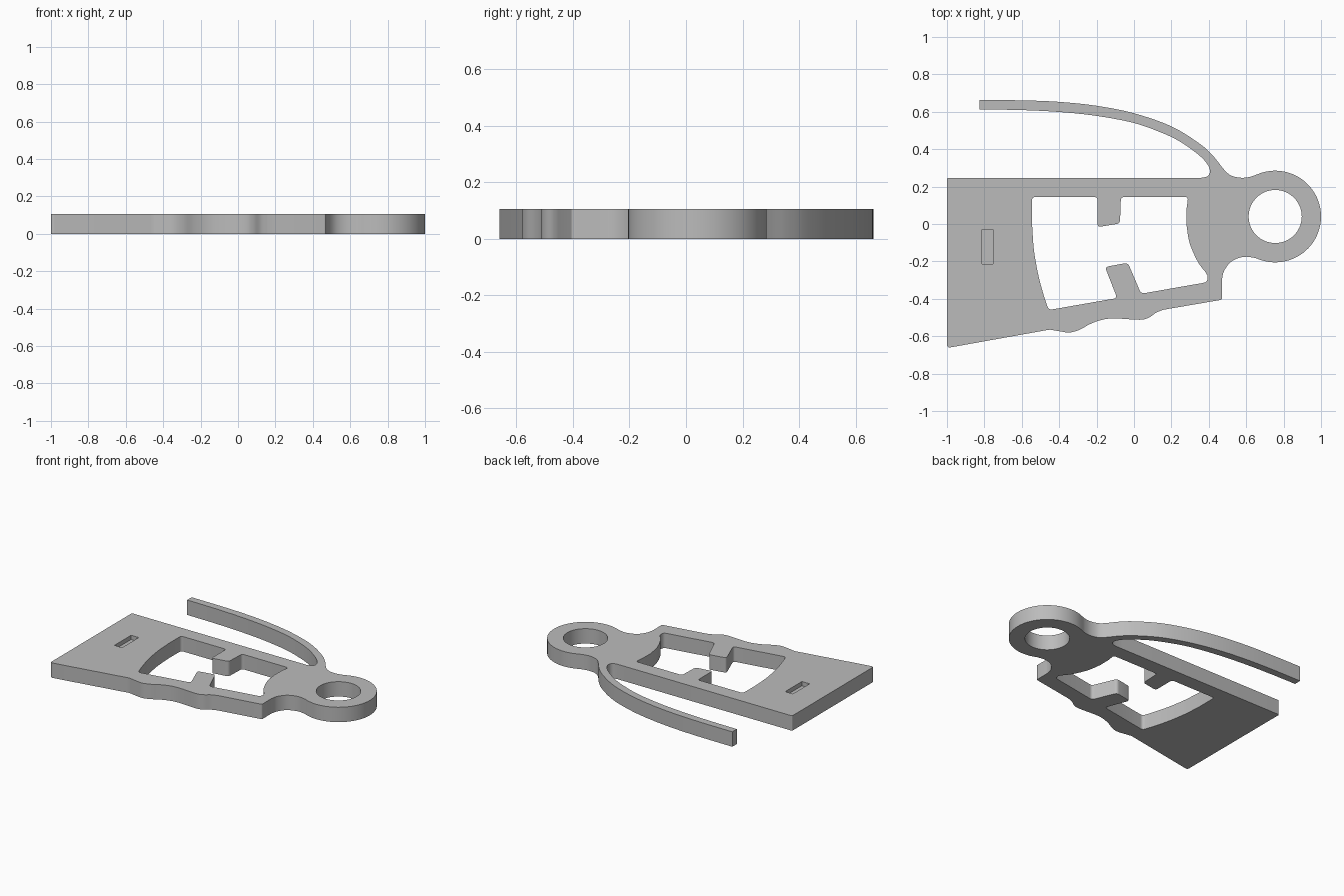
import bpy
import bmesh
from math import cos, sin, radians
from mathutils import Vector

HEIGHT = 0.105

default_cube = bpy.data.objects.get("Cube")
if default_cube:
    bpy.data.objects.remove(default_cube, do_unlink=True)


def smooth(points, steps=5):
    """Rounded path that passes through every control point."""
    pts = [Vector(p) for p in points]
    pts = [pts[0] * 2 - pts[1]] + pts + [pts[-1] * 2 - pts[-2]]
    path = []
    for a, b, c, d in zip(pts, pts[1:], pts[2:], pts[3:]):
        for i in range(steps):
            t = i / steps
            path.append(b + (c - a) * (t / 2)
                        + (a * 2 - b * 5 + c * 4 - d) * (t * t / 2)
                        + (b * 3 - a - c * 3 + d) * (t ** 3 / 2))
    return path + [pts[-2]]


def arc(center, radius, start, end, steps):
    """Circular path between two angles in degrees."""
    path = []
    for i in range(steps + 1):
        angle = radians(start + (end - start) * i / steps)
        path.append(Vector((center[0] + radius * cos(angle),
                            center[1] + radius * sin(angle))))
    return path


def fillet(before, corner, after, size, steps=5):
    """Short rounded transition replacing a sharp corner."""
    before, corner, after = Vector(before), Vector(corner), Vector(after)
    start = corner + (before - corner).normalized() * size
    end = corner + (after - corner).normalized() * size
    path = []
    for i in range(steps + 1):
        t = i / steps
        path.append(start * (1 - t) ** 2 + corner * (2 * t * (1 - t)) + end * t * t)
    return path


def rounded(points, size):
    """Fillet all inner corners of an open path."""
    path = [Vector(points[0])]
    for before, corner, after in zip(points, points[1:], points[2:]):
        path += fillet(before, corner, after, size)
    return path + [Vector(points[-1])]


def extruded_mesh(name, loops):
    """Fill nested closed loops and extrude them to the plate height."""
    curve = bpy.data.curves.new(name + "_profile", "CURVE")
    curve.dimensions = "2D"
    curve.fill_mode = "BOTH"
    curve.extrude = HEIGHT / 2
    for loop in loops:
        clean = [p for i, p in enumerate(loop) if (p - loop[i - 1]).length > 1e-4]
        spline = curve.splines.new("POLY")
        spline.points.add(len(clean) - 1)
        for point, co in zip(spline.points, clean):
            point.co = (co.x, co.y, 0, 1)
        spline.use_cyclic_u = True
    helper = bpy.data.objects.new(name + "_profile", curve)
    bpy.context.collection.objects.link(helper)
    graph = bpy.context.evaluated_depsgraph_get()
    mesh = bpy.data.meshes.new_from_object(helper.evaluated_get(graph))
    bpy.data.objects.remove(helper, do_unlink=True)
    bm = bmesh.new()
    bm.from_mesh(mesh)
    bmesh.ops.translate(bm, verts=bm.verts, vec=(0, 0, HEIGHT / 2))
    bmesh.ops.remove_doubles(bm, verts=bm.verts, dist=1e-5)
    bmesh.ops.recalc_face_normals(bm, faces=bm.faces)
    bm.to_mesh(mesh)
    bm.free()
    mesh.name = name
    return mesh


# Outer outline: wavy lower edge, ring end, spring arm, straight upper edge
ring_center = (0.755, 0.04)
outline = rounded([(-1, 0), (-1, -0.663), (-0.47, -0.568)], 0.02)
outline += smooth([(-0.45, -0.565), (-0.4, -0.573), (-0.345, -0.58), (-0.29, -0.565),
                   (-0.235, -0.535), (-0.17, -0.512), (-0.1, -0.505), (0.03, -0.512),
                   (0.08, -0.5), (0.12, -0.473), (0.16, -0.458)])
outline += rounded([(0.2, -0.451), (0.47, -0.405), (0.47, -0.31)], 0.01)
outline += smooth([(0.47, -0.3), (0.48, -0.255), (0.51, -0.21), (0.55, -0.185),
                   (0.6, -0.175), (0.65, -0.182)])
outline += arc(ring_center, 0.245, -112, 112, 56)
outline += smooth([(0.655, 0.264), (0.62, 0.252), (0.575, 0.247), (0.53, 0.255),
                   (0.5, 0.272), (0.47, 0.305), (0.42, 0.367), (0.35, 0.43),
                   (0.2, 0.522), (0, 0.592), (-0.2, 0.632), (-0.4, 0.653),
                   (-0.6, 0.661), (-0.825, 0.663)])
outline += smooth([(-0.825, 0.613), (-0.6, 0.609), (-0.4, 0.599), (-0.2, 0.578),
                   (0, 0.54), (0.15, 0.487), (0.25, 0.438), (0.35, 0.366),
                   (0.395, 0.315), (0.406, 0.28), (0.392, 0.255), (0.36, 0.247)])
outline += rounded([(0.3, 0.247), (-1, 0.247), (-1, 0.1)], 0.01)

# Window with two facing tabs and bowed ends
window = rounded([(-0.545, 0), (-0.545, 0.145), (-0.195, 0.145), (-0.195, -0.017),
                  (-0.075, 0.003), (-0.07, 0.145), (0.29, 0.145), (0.281, 0.08)], 0.02)
window += smooth([(0.28, 0), (0.297, -0.1), (0.34, -0.2), (0.385, -0.262),
                  (0.394, -0.287), (0.385, -0.309), (0.36, -0.317)])
window += rounded([(0.3, -0.327), (0.038, -0.373), (-0.033, -0.207), (-0.155, -0.23),
                   (-0.09, -0.396), (-0.456, -0.46), (-0.48, -0.39)], 0.02)
window += smooth([(-0.48, -0.39), (-0.51, -0.28), (-0.535, -0.14), (-0.545, 0)])

ring_hole = arc(ring_center, 0.142, 0, 354, 59)

plate = bpy.data.objects.new(
    "plate_with_spring_arm",
    extruded_mesh("plate_with_spring_arm", [outline, window, ring_hole]))
bpy.context.collection.objects.link(plate)

# Shallow rectangular pocket in the upper face
bm = bmesh.new()
bmesh.ops.create_cube(bm, size=1)
bmesh.ops.scale(bm, verts=bm.verts, vec=(0.06, 0.186, 0.06))
bmesh.ops.translate(bm, verts=bm.verts, vec=(-0.783, -0.122, HEIGHT))
cutter_mesh = bpy.data.meshes.new("pocket_cutter")
bm.to_mesh(cutter_mesh)
bm.free()
cutter = bpy.data.objects.new("pocket_cutter", cutter_mesh)
bpy.context.collection.objects.link(cutter)
cut = plate.modifiers.new("pocket", "BOOLEAN")
cut.operation = "DIFFERENCE"
cut.solver = "EXACT"
cut.object = cutter
graph = bpy.context.evaluated_depsgraph_get()
finished = bpy.data.meshes.new_from_object(plate.evaluated_get(graph))
plate.modifiers.clear()
plate.data = finished
bpy.data.objects.remove(cutter, do_unlink=True)

# Single grey material
grey = bpy.data.materials.new("plain_grey")
grey.use_nodes = True
colour = (0.5, 0.5, 0.5, 1)
grey.diffuse_color = colour
grey.node_tree.nodes["Principled BSDF"].inputs["Base Color"].default_value = colour
plate.data.materials.clear()
plate.data.materials.append(grey)

# Smooth curved walls, crisp rims
bpy.ops.object.select_all(action="DESELECT")
plate.select_set(True)
bpy.context.view_layer.objects.active = plate
bpy.ops.object.shade_smooth_by_angle(angle=radians(30))
